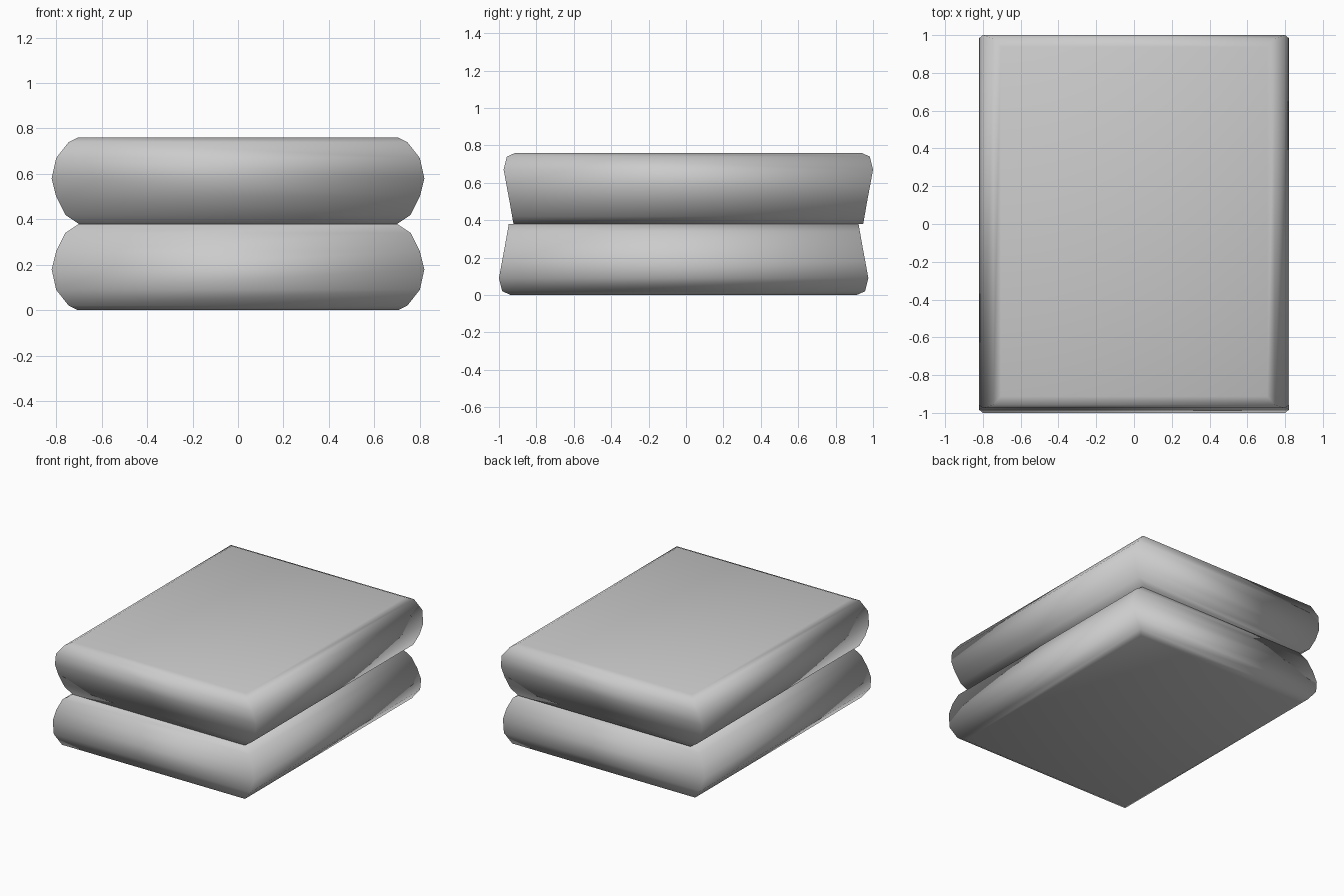
import bpy
import bmesh

if "Cube" in bpy.data.objects:
    bpy.data.objects.remove(bpy.data.objects["Cube"])

HEIGHT = 0.38
# Rising profile: (z, half width in x, half depth in y)
PROFILE = [
    (0.00, 0.705, 0.925),
    (0.02, 0.745, 0.970),
    (0.09, 0.800, 0.9875),
    (0.18, 0.820, 0.971),
    (0.26, 0.800, 0.956),
    (0.34, 0.760, 0.942),
    (0.38, 0.700, 0.935),
]


def cushion(name, y_shift, flipped):
    """Stack rectangular rings into one soft-sided pad, upside down if flipped."""
    bm = bmesh.new()
    rings = []
    for z, hx, hy in PROFILE:
        z = 2 * HEIGHT - z if flipped else z
        rings.append([bm.verts.new((sx * hx, sy * hy + y_shift, z))
                      for sx, sy in ((-1, -1), (1, -1), (1, 1), (-1, 1))])
    # Side walls
    for lower, upper in zip(rings, rings[1:]):
        for i in range(4):
            j = (i + 1) % 4
            bm.faces.new((lower[i], lower[j], upper[j], upper[i]))
    # Flat top and bottom
    bm.faces.new(rings[0])
    bm.faces.new(rings[-1])
    bmesh.ops.recalc_face_normals(bm, faces=bm.faces)
    for face in bm.faces:
        face.smooth = True
    mesh = bpy.data.meshes.new(name)
    bm.to_mesh(mesh)
    bm.free()
    obj = bpy.data.objects.new(name, mesh)
    bpy.context.collection.objects.link(obj)
    return obj


# Lower pad, and the same pad turned over on top of it
cushion("lower_cushion", -0.0125, False)
cushion("upper_cushion", 0.0125, True)
